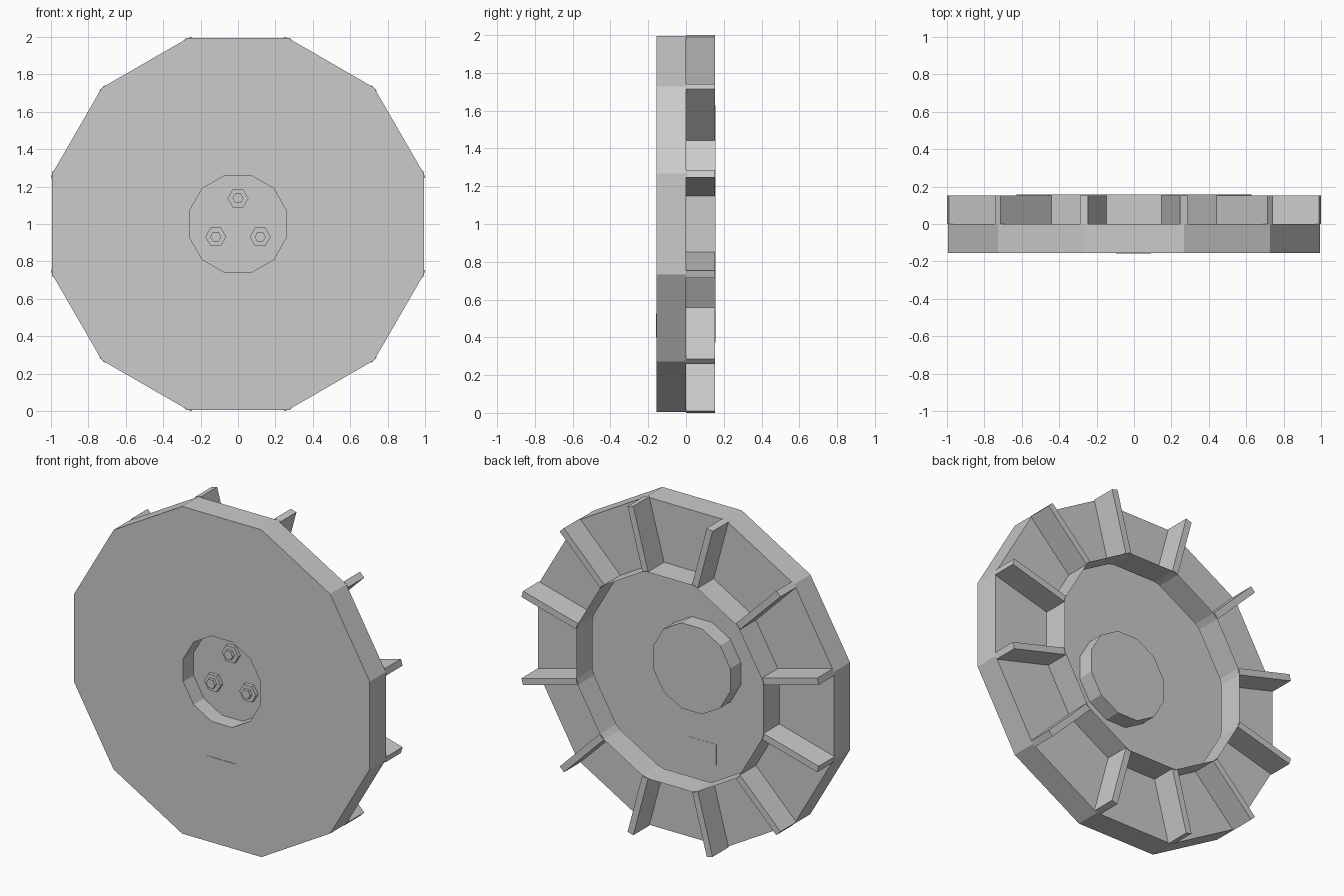
import bpy, bmesh, math
from mathutils import Matrix, Vector

if "Cube" in bpy.data.objects:
    bpy.data.objects.remove(bpy.data.objects["Cube"])

CZ = 1.0  # height of the wheel centre

grey = bpy.data.materials.new("plain_grey")
grey.diffuse_color = (0.6, 0.6, 0.6, 1)
grey.use_nodes = True
grey.node_tree.nodes["Principled BSDF"].inputs["Base Color"].default_value = grey.diffuse_color


def finish(name, bm):
    mesh = bpy.data.meshes.new(name)
    bm.to_mesh(mesh)
    bm.free()
    mesh.materials.append(grey)
    obj = bpy.data.objects.new(name, mesh)
    bpy.context.collection.objects.link(obj)
    return obj


def loft(name, profile, sides, phase, cx=0.0, cz=CZ):
    """Sheet swept through polygon rings (radius, y); first ring is capped."""
    bm = bmesh.new()
    rings = []
    for r, y in profile:
        angles = [phase + 2 * math.pi * k / sides for k in range(sides)]
        rings.append([bm.verts.new((cx + r * math.cos(a), y, cz + r * math.sin(a)))
                      for a in angles])
    bm.faces.new(rings[0])
    for a, b in zip(rings, rings[1:]):
        for j in range(sides):
            k = (j + 1) % sides
            bm.faces.new((a[j], b[j], b[k], a[k]))
    return finish(name, bm)


def box(name, lo, hi, matrix=Matrix()):
    lo, hi = Vector(lo), Vector(hi)
    bm = bmesh.new()
    bmesh.ops.create_cube(bm, size=1)
    for v in bm.verts:
        v.co = matrix @ Vector([(lo[i] + hi[i]) / 2 + v.co[i] * (hi[i] - lo[i])
                                for i in range(3)])
    return finish(name, bm)


# Wheel shell: recessed hub, front disc, rim, back flange, open back collar
loft("wheel_shell",
     [(0.269, -0.055), (0.269, -0.155), (1.03, -0.155),
      (1.03, 0.0), (0.65, 0.0), (0.65, 0.157)],
     12, math.radians(15))

# Radial fins on the back, one at each corner of the rim
for i in range(12):
    angle = math.radians(15 + 30 * i)
    place = Matrix.Translation((0, 0, CZ)) @ Matrix.Rotation(-angle, 4, 'Y')
    box(f"back_fin_{i + 1}", (0.645, 0.0, -0.02), (1.03, 0.153, 0.02), place)

# Three hexagonal nuts with bolt ends in the hub recess
for i in range(3):
    a = math.radians(90 + 120 * i)
    cx, cz = 0.137 * math.cos(a), CZ + 0.137 * math.sin(a)
    loft(f"hub_nut_{i + 1}", [(0.056, -0.077), (0.056, -0.055)], 6, 0, cx, cz)
    loft(f"hub_bolt_{i + 1}", [(0.03, -0.095), (0.03, -0.06)], 6, 0, cx, cz)

# Thin plate on the front disc
box("front_plate", (-0.095, -0.158, 0.40), (0.09, -0.154, 0.525))
